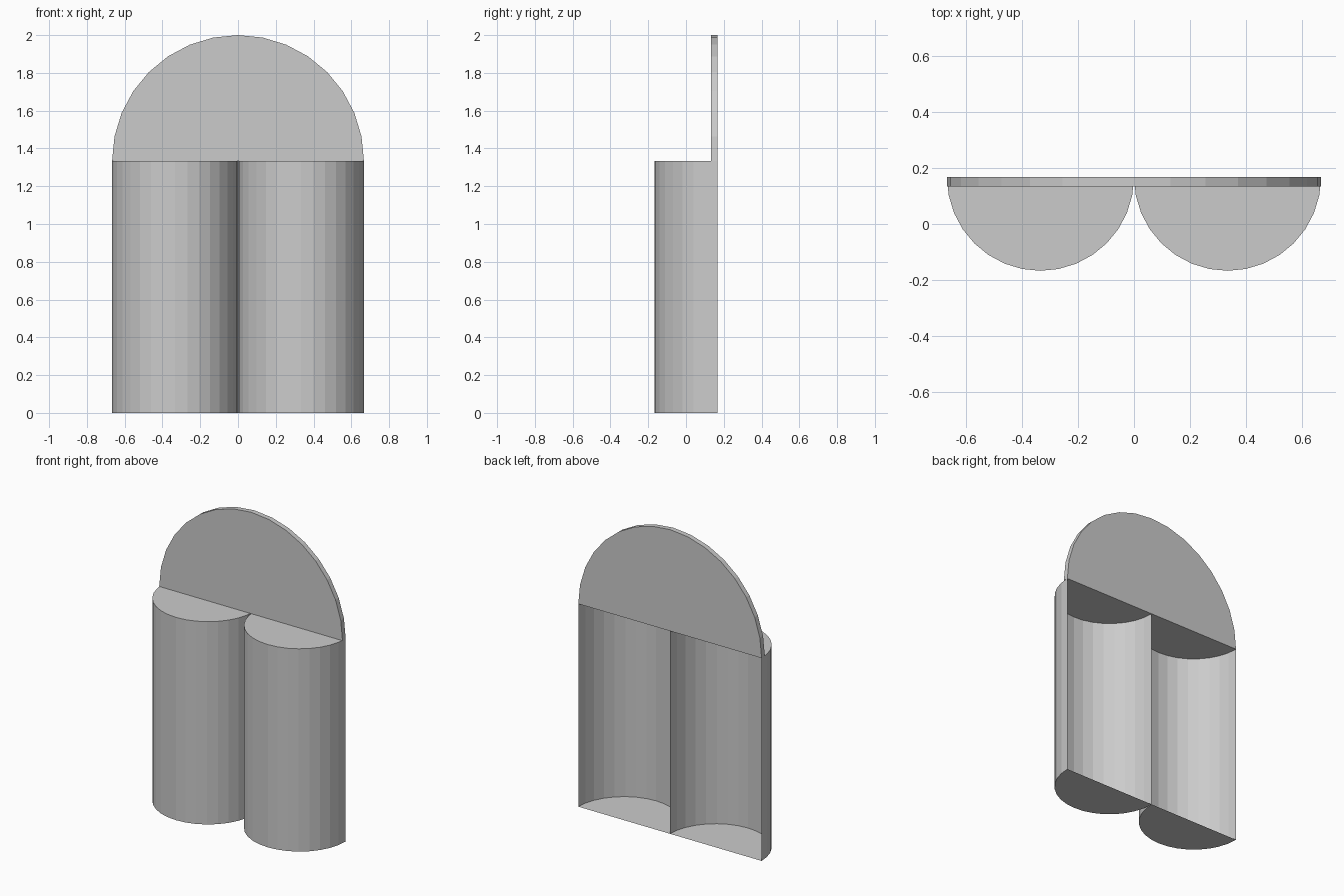
import bpy
import bmesh
from math import pi
from mathutils import Matrix

if "Cube" in bpy.data.objects:
    bpy.data.objects.remove(bpy.data.objects["Cube"])

SIDES = 32          # full-circle resolution
R = 1 / 3           # column radius
H = 4 / 3           # column height
BACK = 1 / 6        # y of the open rear plane


def half_cylinder(name, radius, depth, matrix):
    """Capped cylinder cut in half along its axis (keeps local -y), cut side left open."""
    bm = bmesh.new()
    bmesh.ops.create_cone(bm, cap_ends=True, segments=SIDES,
                          radius1=radius, radius2=radius, depth=depth)
    bmesh.ops.bisect_plane(bm, geom=bm.verts[:] + bm.edges[:] + bm.faces[:],
                           dist=1e-5, plane_co=(0, 0, 0), plane_no=(0, 1, 0),
                           clear_outer=True)
    bmesh.ops.transform(bm, matrix=matrix, verts=bm.verts)
    mesh = bpy.data.meshes.new(name)
    bm.to_mesh(mesh)
    bm.free()
    obj = bpy.data.objects.new(name, mesh)
    bpy.context.collection.objects.link(obj)
    return obj


# Two half-round columns, open at the back
for side, x in (("left", -R), ("right", R)):
    half_cylinder(f"{side}_column", R, H, Matrix.Translation((x, BACK, H / 2)))

# Thin half-disc plate standing on the rear edge of the columns
T = 1 / 30
half_cylinder("arched_plate", 2 * R, T,
              Matrix.Translation((0, BACK - T / 2, H)) @ Matrix.Rotation(-pi / 2, 4, 'X'))
